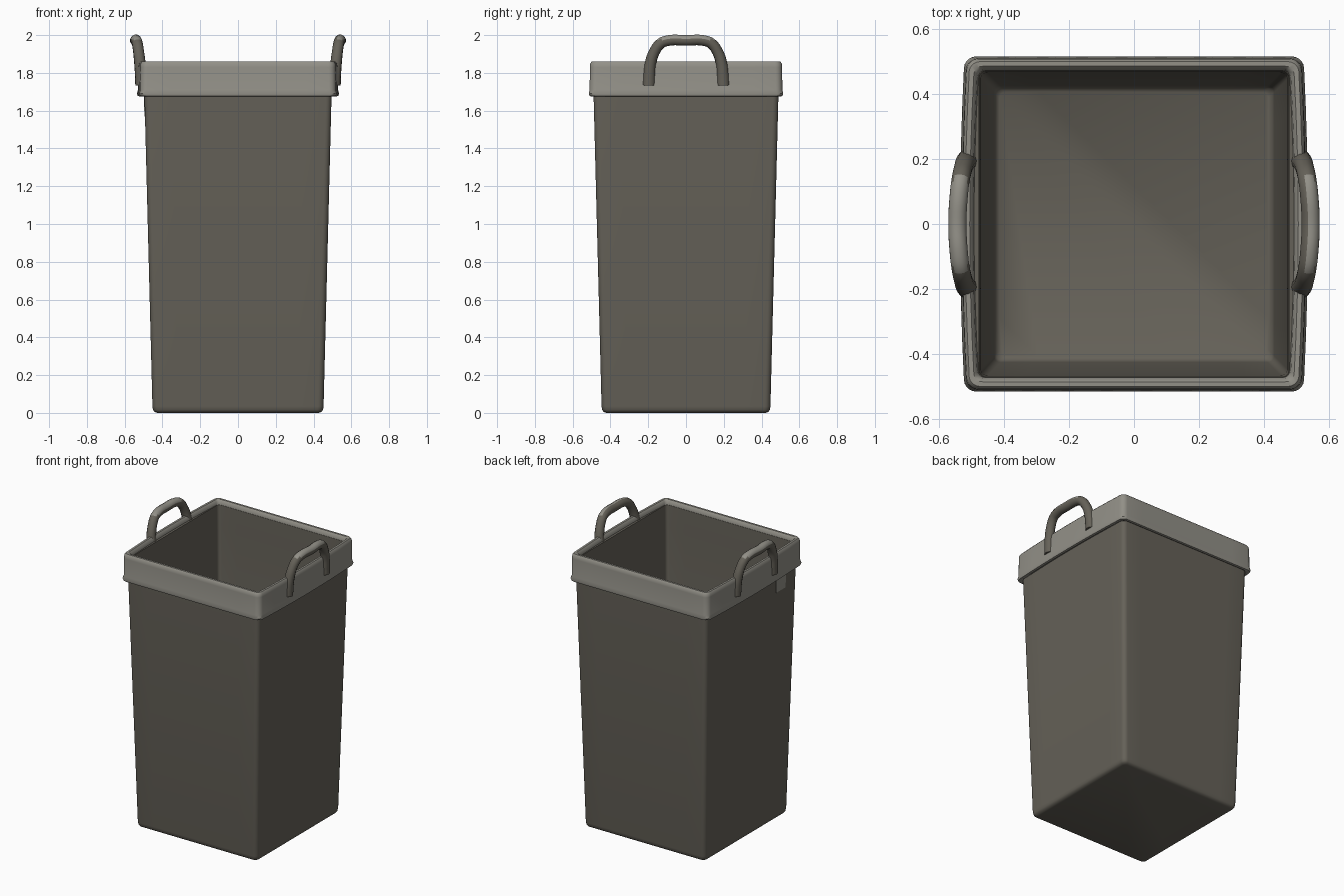
import bpy
import bmesh
from math import pi, sin, cos
from mathutils import Vector

cube = bpy.data.objects.get("Cube")
if cube:
    bpy.data.objects.remove(cube)


def material(name, color):
    m = bpy.data.materials.new(name)
    m.use_nodes = True
    m.diffuse_color = color
    m.node_tree.nodes["Principled BSDF"].inputs["Base Color"].default_value = color
    return m


dark = material("dark taupe", (0.13, 0.12, 0.098, 1))
light = material("light grey", (0.29, 0.28, 0.245, 1))


def square_ring(bm, hx, hy, r, z, bulge):
    """Rounded rectangle whose +x and -x sides can bow outwards."""
    points = []
    steps, side = 5, 8
    for q, (sx, sy) in enumerate([(1, 1), (-1, 1), (-1, -1), (1, -1)]):
        for i in range(steps + 1):
            a = (q + i / steps) * pi / 2
            points.append(Vector((sx * (hx - r) + r * cos(a),
                                  sy * (hy - r) + r * sin(a), z)))
    # Split the straight sides so that they can bow
    full = []
    for i, p in enumerate(points):
        full.append(p)
        if i % (steps + 1) == steps:
            nxt = points[(i + 1) % len(points)]
            full += [p.lerp(nxt, k / side) for k in range(1, side)]
    for p in full:
        p.x += bulge * p.x / hx * max(0, 1 - (p.y / hy) ** 2)
    return [bm.verts.new(p) for p in full]


def finish(obj, angle=40):
    bpy.ops.object.select_all(action="DESELECT")
    obj.select_set(True)
    bpy.context.view_layer.objects.active = obj
    bpy.ops.object.shade_smooth_by_angle(angle=angle * pi / 180)


def loft(name, profile, mat, closed=False, bulge=0.0):
    """Join rings of (half width, corner radius, height)."""
    bm = bmesh.new()
    rings = [square_ring(bm, h + 0.003, h - 0.003, r, z, bulge) for h, r, z in profile]
    pairs = list(zip(rings, rings[1:]))
    if closed:
        pairs.append((rings[-1], rings[0]))
    else:
        bm.faces.new(rings[0])
        bm.faces.new(rings[-1])
    n = len(rings[0])
    for a, b in pairs:
        for i in range(n):
            j = (i + 1) % n
            bm.faces.new((a[i], a[j], b[j], b[i]))
    bmesh.ops.recalc_face_normals(bm, faces=bm.faces)
    mesh = bpy.data.meshes.new(name)
    bm.to_mesh(mesh)
    bm.free()
    mesh.materials.append(mat)
    obj = bpy.data.objects.new(name, mesh)
    bpy.context.collection.objects.link(obj)
    finish(obj)
    return obj


# Tapered, hollow bin body: outside going up, then inside going down
loft("bin_body", [
    (0.425, 0.02, 0.0), (0.44, 0.025, 0.006), (0.447, 0.03, 0.016), (0.45, 0.03, 0.035),
    (0.492, 0.03, 1.67), (0.495, 0.03, 1.83),
    (0.473, 0.02, 1.83), (0.468, 0.02, 1.68), (0.428, 0.02, 0.06),
    (0.422, 0.02, 0.04), (0.41, 0.02, 0.03)], dark)

# Rolled rim band around the mouth
loft("rim_band", [
    (0.485, 0.03, 1.685), (0.502, 0.035, 1.675), (0.514, 0.035, 1.678),
    (0.518, 0.035, 1.69), (0.513, 0.035, 1.71), (0.512, 0.035, 1.83),
    (0.51, 0.035, 1.85), (0.502, 0.03, 1.86), (0.488, 0.025, 1.86),
    (0.478, 0.02, 1.85), (0.474, 0.02, 1.825)], light, closed=True, bulge=0.014)


# Arched handles, worn light on top
def handle(name, side):
    half = [(0.508, 0.197, 1.735, 1.12), (0.511, 0.195, 1.785, 1.08),
            (0.519, 0.188, 1.85, 0.95), (0.526, 0.168, 1.91, 0.9),
            (0.533, 0.135, 1.955, 0.9), (0.538, 0.095, 1.971, 0.9)]
    path = half + [(0.543, 0, 1.972, 0.9)] + [(x, -y, z, r) for x, y, z, r in reversed(half)]
    curve = bpy.data.curves.new(name, "CURVE")
    curve.dimensions = "3D"
    curve.bevel_depth = 0.032
    curve.bevel_resolution = 4
    curve.use_fill_caps = True
    curve.resolution_u = 5
    spline = curve.splines.new("BEZIER")
    spline.bezier_points.add(len(path) - 1)
    for p, (x, y, z, r) in zip(spline.bezier_points, path):
        p.co = (side * x, y, z)
        p.radius = r
        p.handle_left_type = p.handle_right_type = "AUTO"
    temp = bpy.data.objects.new(name + "_path", curve)
    bpy.context.collection.objects.link(temp)
    graph = bpy.context.evaluated_depsgraph_get()
    mesh = bpy.data.meshes.new_from_object(temp.evaluated_get(graph))
    bpy.data.objects.remove(temp)
    mesh.name = name
    mesh.materials.clear()
    mesh.materials.append(dark)
    mesh.materials.append(light)
    for f in mesh.polygons:
        worn = f.normal.z > 0.45 and abs(f.center.y) < 0.15
        if side > 0:
            worn = worn and f.normal.x > -0.1
        f.material_index = int(worn)
    obj = bpy.data.objects.new(name, mesh)
    bpy.context.collection.objects.link(obj)
    finish(obj, 50)


handle("left_handle", 1)
handle("right_handle", -1)

# Small pale mark under the rim on the right wall
bpy.ops.mesh.primitive_cube_add(size=1, location=(-0.494, -0.31, 1.625))
mark = bpy.context.object
mark.name = "wall_mark"
mark.scale = (0.006, 0.1, 0.11)
mark.rotation_euler.y = -0.026
mark.data.materials.append(light)
